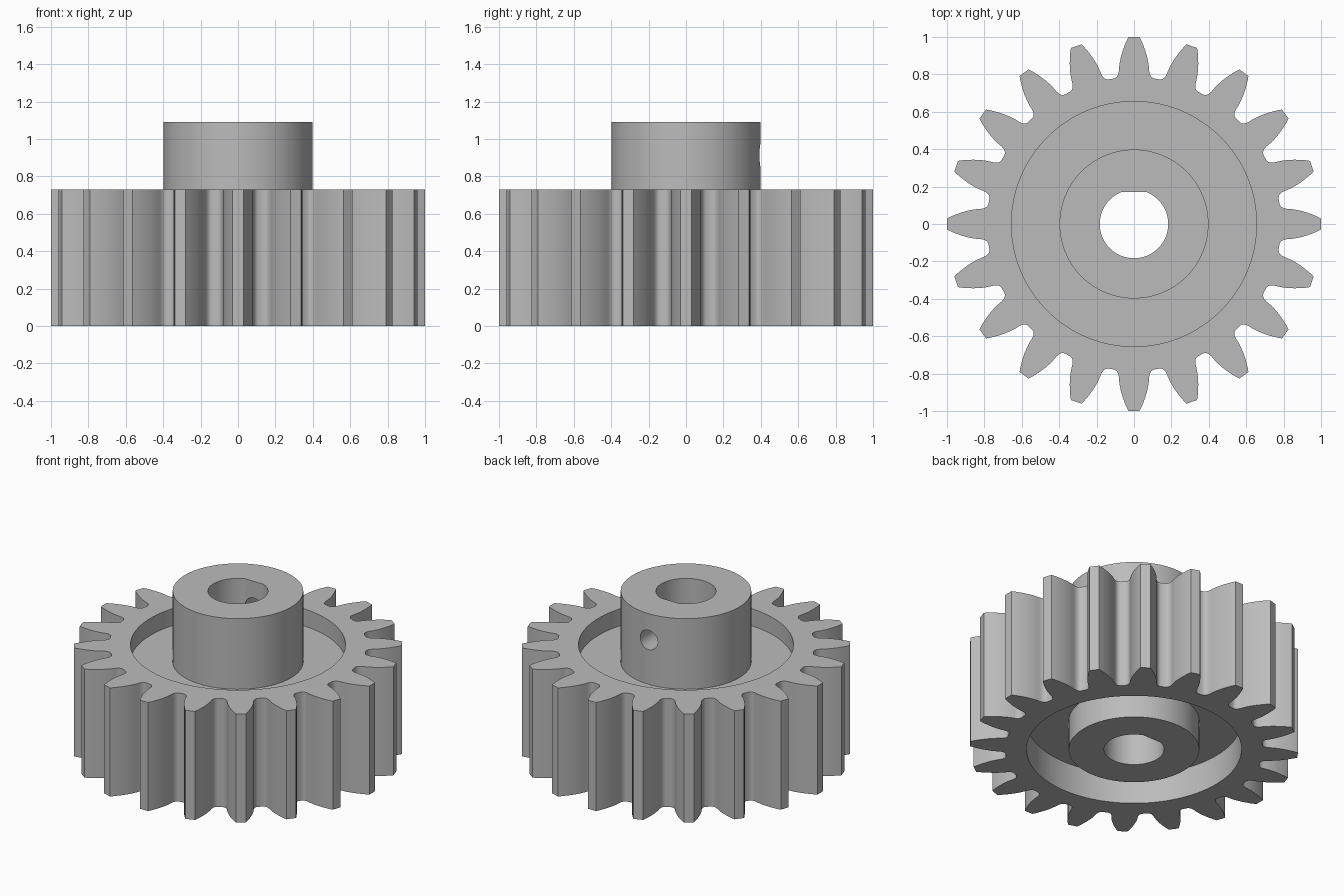
import bpy, bmesh, math

if "Cube" in bpy.data.objects:
    bpy.data.objects.remove(bpy.data.objects["Cube"])

TEETH = 20
H = 0.73          # toothed body height
HUB_TOP = 1.09
HUB_R, RIM_R = 0.398, 0.655
BORE_R, BORE_FLAT = 0.183, 0.17

# Half tooth profile from tip to root: (radius, half width)
HALF = [(1.0, 0.030), (0.976, 0.042), (0.95, 0.0525), (0.925, 0.0615), (0.90, 0.069),
        (0.87, 0.076), (0.84, 0.080), (0.822, 0.081), (0.808, 0.0835),
        (0.796, 0.089), (0.789, 0.096), (0.785, 0.106)]

# Full outline in polar form: (angle, radius)
outline = []
for t in range(TEETH):
    a0 = 2 * math.pi * t / TEETH
    outline += [(a0 - w / r, r) for r, w in reversed(HALF)]
    outline += [(a0 + w / r, r) for r, w in HALF]
    outline.append((a0 + math.pi / TEETH, 0.785))


def bore_radius(a):
    s = math.sin(a)
    return min(BORE_R, BORE_FLAT / s) if s > 0 else BORE_R


def gear(a, r):
    return r


def bore(a, r):
    return bore_radius(a)


def circle(radius):
    return lambda a, r: radius


# Closed section: teeth, top recess, hub, D bore, bottom recess
section = [(gear, 0), (gear, H),
           (circle(RIM_R), H), (circle(RIM_R), H - 0.115),
           (circle(HUB_R), H - 0.115), (circle(HUB_R), HUB_TOP),
           (bore, HUB_TOP), (bore, 0),
           (circle(HUB_R), 0), (circle(HUB_R), 0.2),
           (circle(RIM_R), 0.2), (circle(RIM_R), 0)]

bm = bmesh.new()
rings = []
for fn, z in section:
    rings.append([bm.verts.new((fn(a, r) * math.cos(a), fn(a, r) * math.sin(a), z))
                  for a, r in outline])
n = len(outline)
for i, lo in enumerate(rings):
    hi = rings[(i + 1) % len(rings)]
    for j in range(n):
        k = (j + 1) % n
        bm.faces.new((lo[j], lo[k], hi[k], hi[j]))
bmesh.ops.recalc_face_normals(bm, faces=bm.faces)
mesh = bpy.data.meshes.new("spur_gear")
bm.to_mesh(mesh)
bm.free()
body = bpy.data.objects.new("spur_gear", mesh)
bpy.context.collection.objects.link(body)

metal = bpy.data.materials.new("grey metal")
metal.diffuse_color = (0.5, 0.5, 0.5, 1)
metal.use_nodes = True
metal.node_tree.nodes["Principled BSDF"].inputs["Base Color"].default_value = metal.diffuse_color
mesh.materials.append(metal)

# Set screw hole through the back of the hub
bpy.ops.mesh.primitive_cylinder_add(vertices=48, radius=0.065, depth=0.5,
                                    location=(0, 0.33, 0.913),
                                    rotation=(math.pi / 2, 0, 0))
cutter = bpy.context.object
cutter.name = "screw_hole_cutter"
cutter.hide_render = True
cutter.data.materials.append(metal)

mod = body.modifiers.new("screw_hole", 'BOOLEAN')
mod.operation = 'DIFFERENCE'
mod.solver = 'EXACT'
mod.object = cutter
bpy.ops.object.select_all(action='DESELECT')
body.select_set(True)
bpy.context.view_layer.objects.active = body
bpy.ops.object.modifier_apply(modifier=mod.name)
bpy.data.objects.remove(cutter, do_unlink=True)
bpy.ops.object.shade_smooth_by_angle(angle=math.radians(28))
